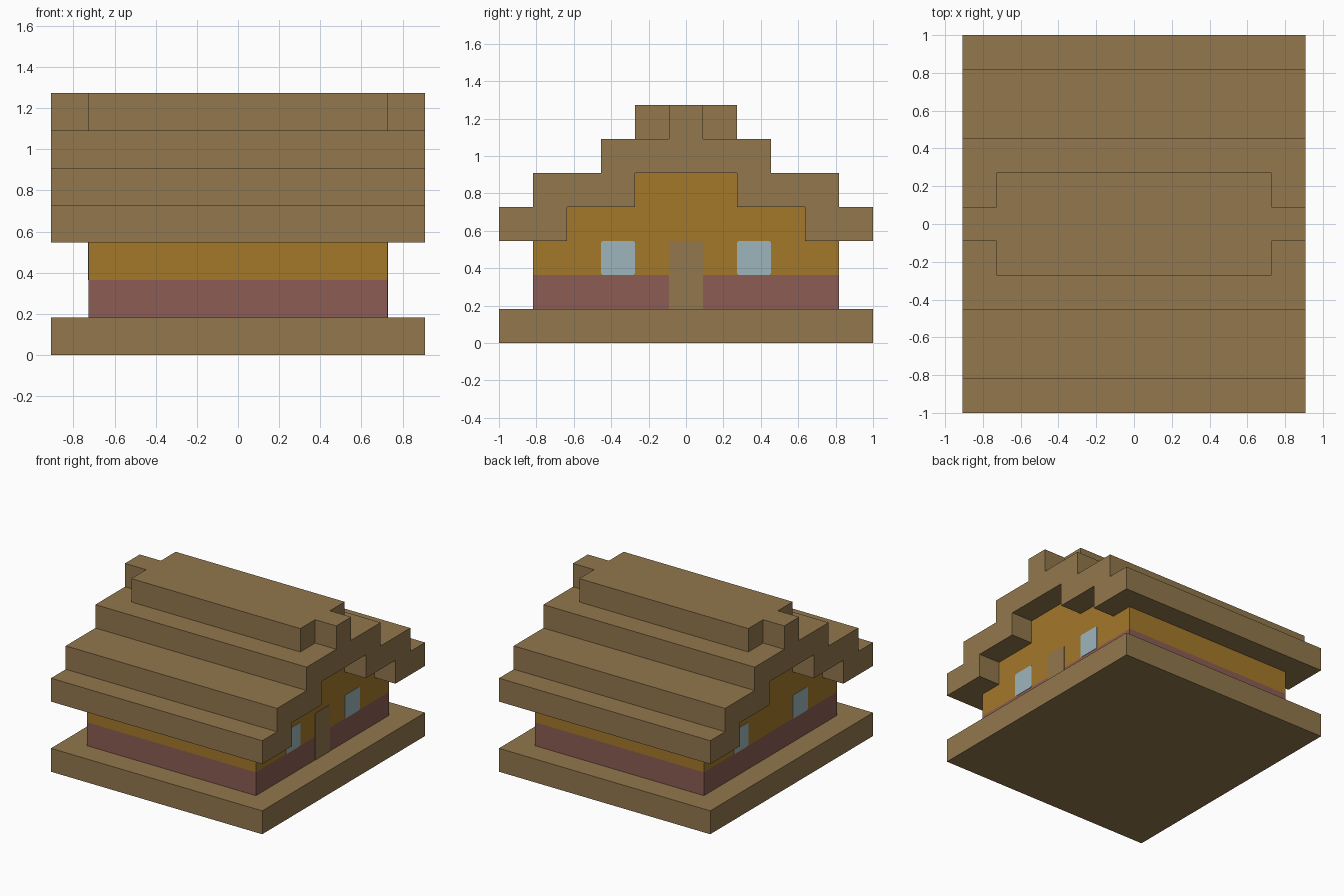
import bpy
import bmesh
from mathutils import Vector

U = 1 / 11  # building module

if "Cube" in bpy.data.objects:
    bpy.data.objects.remove(bpy.data.objects["Cube"], do_unlink=True)


def material(name, rgb):
    linear = [((c / 255 + 0.055) / 1.055) ** 2.4 for c in rgb] + [1]
    mat = bpy.data.materials.new(name)
    mat.use_nodes = True
    mat.diffuse_color = linear
    bsdf = next(n for n in mat.node_tree.nodes if n.type == "BSDF_PRINCIPLED")
    bsdf.inputs["Base Color"].default_value = linear
    return mat


wood = material("tan wood", (146, 119, 77))
plaster = material("ochre plaster", (164, 120, 42))
brick = material("dusty red brick", (140, 92, 84))
glass = material("pale blue glass", (157, 181, 187))


def add_object(name, bm, *mats):
    bmesh.ops.recalc_face_normals(bm, faces=bm.faces)
    mesh = bpy.data.meshes.new(name)
    bm.to_mesh(mesh)
    bm.free()
    for mat in mats:
        mesh.materials.append(mat)
    obj = bpy.data.objects.new(name, mesh)
    bpy.context.collection.objects.link(obj)
    return obj


def extrude_profile(half, x0, x1, mirror=True):
    """Extrude a (y, z) outline along x, in modules; mirror closes a half outline."""
    points = half + [(-y, z) for y, z in reversed(half)] if mirror else half
    bm = bmesh.new()
    face = bm.faces.new([bm.verts.new((x0 * U, y * U, z * U)) for y, z in points])
    out = bmesh.ops.extrude_face_region(bm, geom=[face])
    moved = [v for v in out["geom"] if isinstance(v, bmesh.types.BMVert)]
    bmesh.ops.translate(bm, verts=moved, vec=((x1 - x0) * U, 0, 0))
    return bm


def box(y0, y1, z0, z1, x0, x1):
    return extrude_profile([(y0, z0), (y1, z0), (y1, z1), (y0, z1)], x0, x1, False)


# Ground slab
add_object("base_slab", box(-11, 11, 0, 2, -10, 10), wood)

# Walls with stepped gables, brick below and plaster above
bm = extrude_profile([(9, 2), (9, 6), (7, 6), (7, 8), (3, 8), (3, 10)], -8, 8)
bmesh.ops.bisect_plane(bm, geom=bm.verts[:] + bm.edges[:] + bm.faces[:],
                       plane_co=(0, 0, 4 * U), plane_no=(0, 0, 1))
for f in bm.faces:
    f.material_index = int(f.calc_center_median().z < 4 * U)
add_object("walls", bm, plaster, brick)

# Stepped roof with an open underside
outline = [(3, 10), (3, 8), (7, 8), (7, 6), (11, 6), (11, 8), (9, 8),
           (9, 10), (5, 10), (5, 12), (3, 12), (3, 14)]
roof = add_object("roof", extrude_profile(outline, -10, 10), wood)

# Notches at the four corners of the ridge
for sx in (-1, 1):
    for sy in (-1, 1):
        xs, ys = sorted((8 * sx, 11 * sx)), sorted((1 * sy, 3.5 * sy))
        cutter = add_object("ridge_notch", box(*ys, 12, 15, *xs), wood)
        mod = roof.modifiers.new("notch", "BOOLEAN")
        mod.operation, mod.solver, mod.object = "DIFFERENCE", "EXACT", cutter
        bpy.context.view_layer.objects.active = roof
        bpy.ops.object.modifier_apply(modifier=mod.name)
        bpy.data.objects.remove(cutter, do_unlink=True)
bm = bmesh.new()
bm.from_mesh(roof.data)
bmesh.ops.remove_doubles(bm, verts=bm.verts, dist=0.0001)
bmesh.ops.dissolve_limit(bm, angle_limit=0.01, verts=bm.verts, edges=bm.edges)
bm.to_mesh(roof.data)
bm.free()


def plate(name, y0, y1, z0, z1, side, mat):
    """Thin panel with softened corners, set on a gable wall."""
    bm = box(y0, y1, z0, z1, *sorted((7.97 * side, 8.03 * side)))
    corners = [e for e in bm.edges
               if abs((e.verts[0].co - e.verts[1].co).normalized().dot(Vector((1, 0, 0)))) > 0.9
               and e.verts[0].co.z > 2.1 * U]
    bmesh.ops.bevel(bm, geom=corners, offset=0.012, segments=2, profile=0.5,
                    affect="EDGES")
    add_object(name, bm, mat)


# Windows on both gables, door on one
for side, label in ((1, "left"), (-1, "right")):
    plate(label + "_back_window", 3, 5, 4, 6, side, glass)
    plate(label + "_front_window", -5, -3, 4, 6, side, glass)
plate("door", -1, 1, 2, 6, 1, wood)
